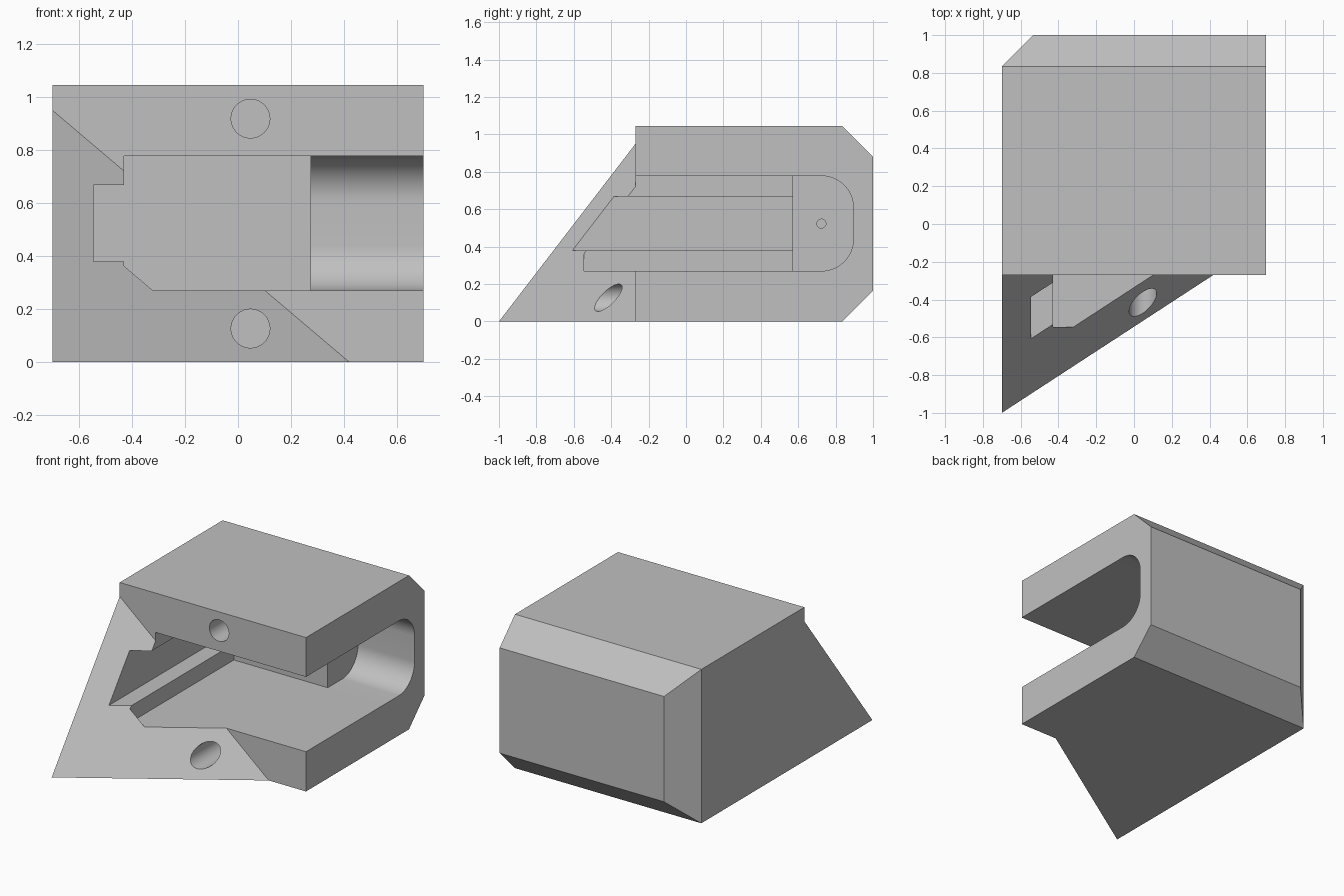
import bpy, bmesh, math
from mathutils import Vector, Matrix

if "Cube" in bpy.data.objects:
    bpy.data.objects.remove(bpy.data.objects["Cube"], do_unlink=True)

grey = bpy.data.materials.new("plain grey")
grey.use_nodes = True
colour = (0.53, 0.53, 0.53, 1)
grey.diffuse_color = colour
grey.node_tree.nodes["Principled BSDF"].inputs["Base Color"].default_value = colour


def make(name, bm):
    bmesh.ops.recalc_face_normals(bm, faces=bm.faces)
    mesh = bpy.data.meshes.new(name)
    bm.to_mesh(mesh)
    bm.free()
    mesh.materials.append(grey)
    obj = bpy.data.objects.new(name, mesh)
    bpy.context.collection.objects.link(obj)
    return obj


def prism(name, points, offset):
    """Extrude a closed outline of 3D points along an offset."""
    bm = bmesh.new()
    face = bm.faces.new([bm.verts.new(p) for p in points])
    new = bmesh.ops.extrude_face_region(bm, geom=[face])["geom"]
    bmesh.ops.translate(bm, vec=Vector(offset),
                        verts=[v for v in new if isinstance(v, bmesh.types.BMVert)])
    return make(name, bm)


def side_prism(name, outline, x0, x1):
    return prism(name, [(x0, y, z) for y, z in outline], (x1 - x0, 0, 0))


def box_cutter(name, x0, x1, y0, y1, z0, z1):
    return side_prism(name, [(y0, z0), (y1, z0), (y1, z1), (y0, z1)], x0, x1)


def bore(name, start, end, radius):
    """Cylinder cutter between two points."""
    a, b = Vector(start), Vector(end)
    turn = (b - a).to_track_quat('Z', 'Y').to_matrix().to_4x4()
    bm = bmesh.new()
    bmesh.ops.create_cone(bm, cap_ends=True, segments=48, radius1=radius, radius2=radius,
                          depth=(b - a).length, matrix=Matrix.Translation((a + b) / 2) @ turn)
    return make(name, bm)


def combine(target, other, operation):
    mod = target.modifiers.new(other.name, 'BOOLEAN')
    mod.object, mod.operation, mod.solver = other, operation, 'EXACT'
    bpy.context.view_layer.objects.active = target
    bpy.ops.object.modifier_apply(modifier=mod.name)
    bpy.data.objects.remove(other, do_unlink=True)


W, H, FRONT, BEVEL = 0.70, 1.045, -0.27, 0.165
LOW, HIGH, DEEP = 0.27, 0.778, 0.895

# Main block with bevelled rear edges
body = side_prism("slotted_block", [
    (FRONT, 0), (1 - BEVEL, 0), (1, BEVEL), (1, H - BEVEL), (1 - BEVEL, H), (FRONT, H)], -W, W)
combine(body, prism("corner_bevel", [
    (-W, 1 - BEVEL, -1), (-W - 1, -BEVEL, -1), (-W - 1, 2, -1),
    (-W + 1 + BEVEL, 2, -1)], (0, 0, 3)), 'DIFFERENCE')

# Pointed corner wedge on the front
bm = bmesh.new()
corners = [(-W, FRONT, 0), (-W, -1, 0), (0.42, FRONT, 0), (-W, FRONT, 0.95)]
bmesh.ops.convex_hull(bm, input=[bm.verts.new(c) for c in corners])
combine(body, make("front_wedge", bm), 'UNION')

# Wide cavity and narrow side groove
combine(body, box_cutter("cavity", -0.43, 1, -0.545, 0.57, LOW, HIGH), 'DIFFERENCE')
combine(body, box_cutter("groove", -0.545, -0.40, -1.2, 0.57, 0.38, 0.668), 'DIFFERENCE')

# Deep slot with a rounded back, open on the left side
r, steps = 0.17, 16
outline = [(-0.5, HIGH), (-0.5, LOW)]
for zc, begin in ((LOW + r, -90), (HIGH - r, 0)):
    for i in range(steps + 1):
        a = math.radians(begin + 90 * i / steps)
        outline.append((DEEP - r + r * math.cos(a), zc + r * math.sin(a)))
combine(body, side_prism("deep_slot", outline, 0.275, 1), 'DIFFERENCE')

# Two front bores and a small pin hole
for z in (0.127, 0.918):
    combine(body, bore("front_bore", (0.047, -1.2, z), (0.047, 0.5, z), 0.073), 'DIFFERENCE')
combine(body, bore("pin_hole", (0.4, 0.724, 0.523), (-0.1, 0.724, 0.523), 0.024), 'DIFFERENCE')

# Smooth the rounded surfaces, keep the edges sharp
bpy.ops.object.select_all(action='DESELECT')
body.select_set(True)
bpy.context.view_layer.objects.active = body
bpy.ops.object.shade_smooth_by_angle(angle=math.radians(25))
